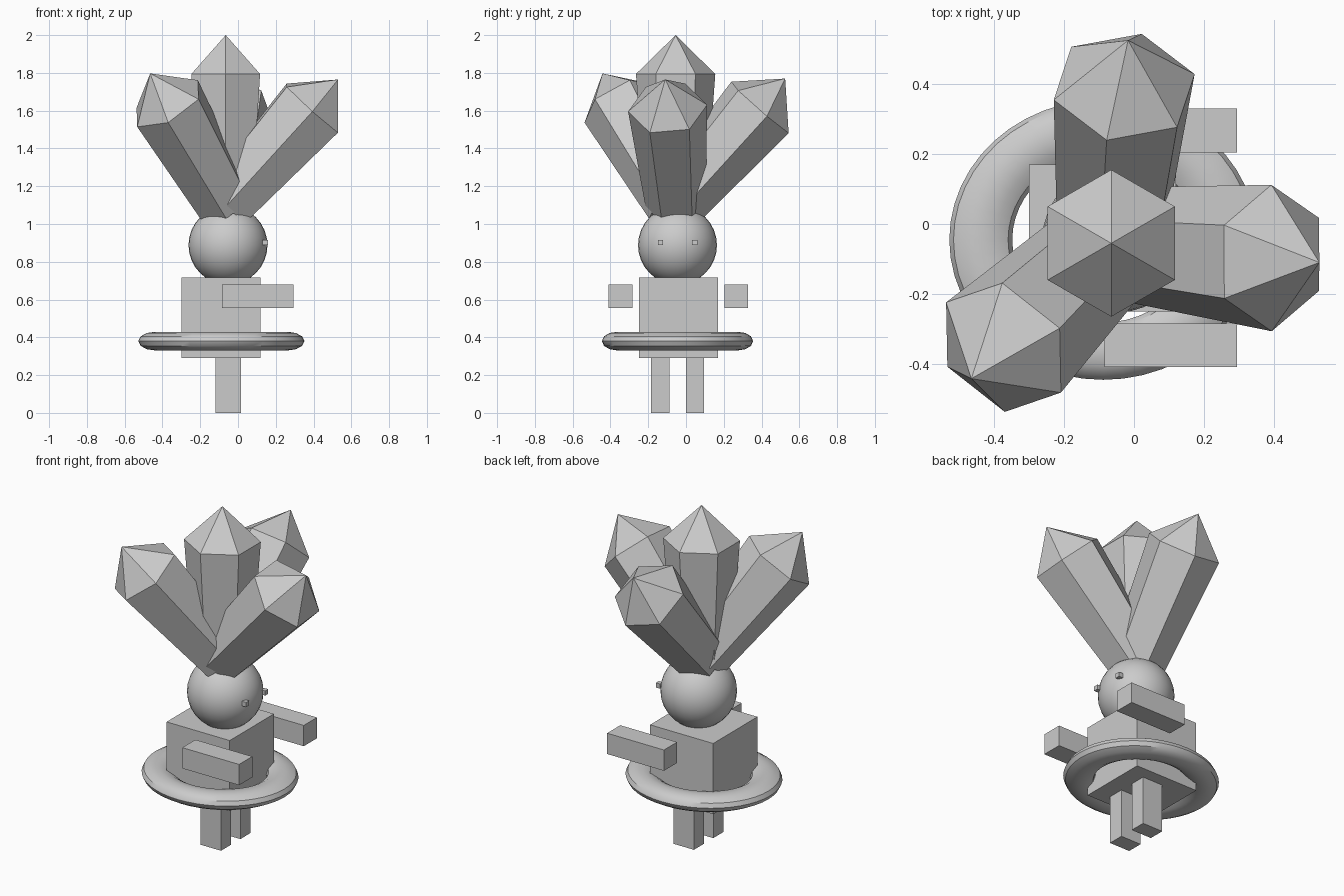
import bpy
from math import radians
from mathutils import Vector, Matrix

default = bpy.data.objects.get("Cube")
if default:
    bpy.data.objects.remove(default, do_unlink=True)

grey = bpy.data.materials.new("light_grey")
grey.use_nodes = True
colour = (0.6, 0.6, 0.6, 1)
grey.diffuse_color = colour
grey.node_tree.nodes["Principled BSDF"].inputs["Base Color"].default_value = colour

MID_Y = -0.04


def finish(name):
    ob = bpy.context.object
    ob.name = ob.data.name = name
    ob.data.materials.append(grey)
    return ob


def box(name, centre, size):
    bpy.ops.mesh.primitive_cube_add(size=1, location=centre)
    ob = finish(name)
    ob.data.transform(Matrix.Diagonal((*size, 1)))
    return ob


def crystal(name, base, tip, roll):
    """Tapered six-sided shaft with a pointed cap, running from base to tip."""
    axis = Vector(tip) - Vector(base)
    length = axis.length
    shaft = 0.77 * length
    bpy.ops.mesh.primitive_cone_add(vertices=6, radius1=0.16, radius2=0.21, depth=shaft,
                                    end_fill_type='NGON')
    ob = finish(name)
    me = ob.data
    # first vertex of the primitive lies on +y
    me.transform(Matrix.Rotation(radians(roll - 90), 4, 'Z') @ Matrix.Translation((0, 0, shaft / 2)))
    # poke the top face into a point
    import bmesh
    bm = bmesh.new()
    bm.from_mesh(me)
    top = max(bm.faces, key=lambda f: f.calc_center_median().z)
    poked = bmesh.ops.poke(bm, faces=[top])
    poked["verts"][0].co = (0, 0, length)
    bm.to_mesh(me)
    bm.free()
    turn = Vector((0, 0, 1)).rotation_difference(axis)
    me.transform(Matrix.Translation(base) @ turn.to_matrix().to_4x4())
    return ob


# Torso and paired limbs
box("torso", (-0.09, MID_Y, 0.503), (0.42, 0.42, 0.425))
for side, s in (("left", 1), ("right", -1)):
    box(side + "_arm", (0.105, MID_Y + 0.307 * s, 0.617), (0.378, 0.125, 0.125))
    box(side + "_leg", (-0.052, MID_Y - 0.004 + 0.092 * s, 0.15), (0.136, 0.096, 0.3))
    box(side + "_eye", (0.144, MID_Y - 0.004 + 0.091 * s, 0.902), (0.028, 0.028, 0.028))

# Flattened ring around the waist
bpy.ops.mesh.primitive_torus_add(major_segments=48, minor_segments=12,
                                 major_radius=0.35, minor_radius=0.09)
ring = finish("waist_ring")
ring.data.transform(Matrix.Translation((-0.088, -0.045, 0.38)) @ Matrix.Diagonal((1, 0.91, 0.55, 1)))
bpy.ops.object.shade_smooth_by_angle(angle=radians(35))

# Head
bpy.ops.mesh.primitive_uv_sphere_add(segments=32, ring_count=16, radius=0.209,
                                     location=(-0.053, -0.045, 0.888))
finish("head")
bpy.ops.object.shade_smooth_by_angle(angle=radians(35))

# Crystal crest
ROOT = (-0.065, -0.055, 1.105)
crystal("centre_crystal", ROOT, (-0.065, -0.055, 2.0), 30)
crystal("face_side_crystal", ROOT, (0.53, -0.11, 1.765), 32)
crystal("left_crystal", ROOT, (-0.017, 0.525, 1.77), 15)
crystal("back_crystal", ROOT, (-0.465, -0.442, 1.797), 24)
